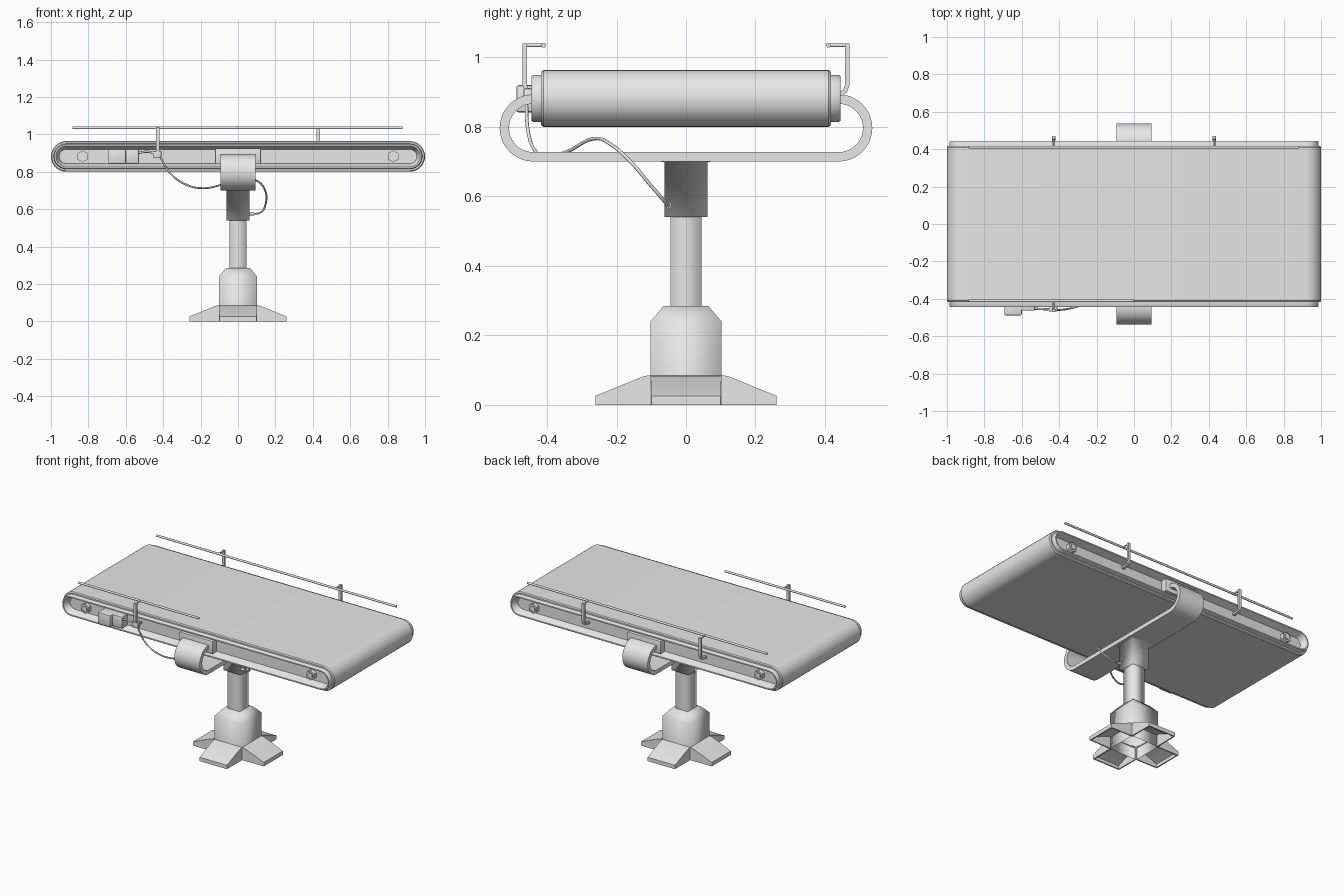
import bpy, bmesh
from math import sin, cos, pi, radians
from mathutils import Vector, Matrix

old = bpy.data.objects.get("Cube")
if old:
    bpy.data.objects.remove(old)

grey = bpy.data.materials.new("light_grey")
grey.use_nodes = True
COLOUR = (0.8, 0.8, 0.8, 1)
grey.diffuse_color = COLOUR
grey.node_tree.nodes["Principled BSDF"].inputs["Base Color"].default_value = COLOUR


def finish(name, bm, angle=35, outward=True):
    """Turn a bmesh into an object, smooth below the given edge angle."""
    if outward:
        bmesh.ops.recalc_face_normals(bm, faces=bm.faces)
    for f in bm.faces:
        f.smooth = True
    for e in bm.edges:
        e.smooth = len(e.link_faces) < 2 or e.calc_face_angle(0) < radians(angle)
    mesh = bpy.data.meshes.new(name)
    bm.to_mesh(mesh)
    bm.free()
    mesh.materials.append(grey)
    ob = bpy.data.objects.new(name, mesh)
    bpy.context.collection.objects.link(ob)
    return ob


def loft(name, rings, caps=(True, True), angle=35, turn=0, closed=False):
    """Skin a list of equal-length closed rings."""
    bm = bmesh.new()
    rows = [[bm.verts.new(p) for p in ring] for ring in rings]
    pairs = list(zip(rows, rows[1:]))
    if closed:
        pairs.append((rows[-1], rows[0]))
    for a, b in pairs:
        for i in range(len(a)):
            j = (i + 1) % len(a)
            bm.faces.new((a[i], a[j], b[j], b[i]))
    if caps[0]:
        bm.faces.new(rows[0][::-1])
    if caps[1]:
        bm.faces.new(rows[-1])
    bm.transform(Matrix.Rotation(turn, 4, "Z"))
    return finish(name, bm, angle)


def box(name, x, y, z, bevel=0, turn=0):
    bm = bmesh.new()
    bmesh.ops.create_cube(bm, size=1)
    for v in bm.verts:
        v.co = [lo + (c + 0.5) * (hi - lo) for c, (lo, hi) in zip(v.co, (x, y, z))]
    if bevel:
        bmesh.ops.bevel(bm, geom=bm.edges[:], offset=bevel, segments=2,
                        affect="EDGES", profile=0.5)
    bm.transform(Matrix.Rotation(turn, 4, "Z"))
    return finish(name, bm)


def rod(name, a, b, r, sides=12):
    a, b = Vector(a), Vector(b)
    bm = bmesh.new()
    bmesh.ops.create_cone(bm, cap_ends=True, segments=sides, radius1=r, radius2=r,
                          depth=(b - a).length)
    q = (b - a).to_track_quat("Z", "Y").to_matrix().to_4x4()
    bm.transform(Matrix.Translation((a + b) / 2) @ q)
    return finish(name, bm, 50)


def strap(name, path, x, width, thick):
    """Flat bar that follows a path in the y-z plane."""
    pts = [Vector(p) for p in path]
    rings = []
    for i, p in enumerate(pts):
        t = (pts[min(i + 1, len(pts) - 1)] - pts[max(i - 1, 0)]).normalized()
        n = Vector((-t.y, t.x)) * thick / 2
        rings.append([(x + s * width / 2, *(p + k * n))
                      for s, k in ((-1, -1), (1, -1), (1, 1), (-1, 1))])
    return loft(name, rings)


def cable(name, points, r):
    cu = bpy.data.curves.new(name, "CURVE")
    cu.dimensions = "3D"
    cu.bevel_depth = r
    cu.bevel_resolution = 2
    cu.use_fill_caps = True
    sp = cu.splines.new("BEZIER")
    sp.bezier_points.add(len(points) - 1)
    for bp, p in zip(sp.bezier_points, points):
        bp.co = p
        bp.handle_left_type = bp.handle_right_type = "AUTO"
    cu.materials.append(grey)
    ob = bpy.data.objects.new(name, cu)
    bpy.context.collection.objects.link(ob)


# Conveyor belt and dished side frames
MID, HALF, SEG = 0.882, 0.918, 16


def stadium(y, r):
    ring = []
    for side in (1, -1):
        for i in range(SEG + 1):
            a = -pi / 2 + pi * i / SEG
            ring.append((side * (HALF + r * cos(a)), y, MID + side * r * sin(a)))
    return ring


belt_half = [(0.417, 0.06), (0.417, 0.077), (0.41, 0.082)]
belt = belt_half + [(-y, r) for y, r in belt_half[::-1]]
loft("belt", [stadium(y, r) for y, r in belt], (False, False), 30)
for s, side in ((-1, "front"), (1, "back")):
    frame = [(0.41, 0.068), (0.439, 0.068), (0.445, 0.064), (0.445, 0.056),
             (0.438, 0.053), (0.40, 0.038)]
    loft(side + "_frame", [stadium(s * y, r) for y, r in frame], (False, True), 40)
    for x in (-0.83, 0.83):
        rod(side + "_bolt", (x, s * 0.395, MID), (x, s * 0.425, MID), 0.032, 6)
        rod(side + "_bolt_pin", (x, s * 0.42, MID), (x, s * 0.432, MID), 0.019, 16)
    box(side + "_mount_plate", (-0.122, 0.122), sorted((s * 0.395, s * 0.443)),
        (0.84, 0.925), 0.004)

# Curved carrying strap under the belt
arc = [(0.44 + 0.083 * cos(a), 0.797 + 0.083 * sin(a))
       for a in [pi / 2 - pi * i / 20 for i in range(21)]]
path = [(0.41, 0.88)] + arc
strap("carrying_strap", path + [(-y, z) for y, z in path[::-1]], 0, 0.186, 0.027)


# Square column and base
def square(h, z):
    return [(-h, -h, z), (h, -h, z), (h, h, z), (-h, h, z)]


def column(name, profile, caps):
    return loft(name, [square(h, z) for h, z in profile], caps, 181)


column("column_sleeve", [(0.062, 0.54), (0.062, 0.699), (0.085, 0.701)], (True, False))
column("column_post", [(0.045, 0.27), (0.045, 0.56)], (False, False))
column("base_body", [(0.102, 0.0), (0.102, 0.24), (0.064, 0.285)], (False, True))


# Four hollow sloping feet
def foot_section(d, w, h, t=0.008):
    i = w - t
    return [(d, y, z) for y, z in ((-w, 0), (-w, h), (w, h), (w, 0),
                                   (i, 0), (i, h - t), (-i, h - t), (-i, 0))]


for k in range(4):
    turn = k * pi / 2
    loft("foot", [foot_section(0.098, 0.102, 0.085), foot_section(0.12, 0.102, 0.083),
                  foot_section(0.26, 0.1, 0.026)], turn=turn)
    box("foot_end", (0.252, 0.26), (-0.099, 0.099), (0, 0.025), turn=turn)

# Guide rails on bent brackets
RAIL_Z = 1.035
for s, side, end, spots in ((-1, "front", 0.0, (-0.43,)), (1, "back", 0.88, (-0.43, 0.43))):
    rod(side + "_rail", (-0.885, s * 0.41, RAIL_Z), (end, s * 0.41, RAIL_Z), 0.007)
    for x in spots:
        bend = [(0.41, 0.893), (0.445, 0.895), (0.458, 0.903), (0.464, 0.92),
                (0.464, 0.98), (0.464, 1.04)]
        strap(side + "_rail_bracket", [(s * y, z) for y, z in bend], x, 0.018, 0.013)
        rod(side + "_rail_pin", (x, s * 0.47, RAIL_Z), (x, s * 0.41, RAIL_Z), 0.005)

# Control box, sensor and cables on the front
box("control_box", (-0.693, -0.6), (-0.488, -0.4), (0.842, 0.92), 0.006)
box("control_box_step", (-0.605, -0.53), (-0.463, -0.4), (0.842, 0.92), 0.006)
box("sensor", (-0.455, -0.41), (-0.468, -0.44), (0.876, 0.91), 0.004)
cable("sensor_cable", [(-0.535, -0.452, 0.9), (-0.49, -0.455, 0.907),
                       (-0.44, -0.455, 0.9)], 0.006)
cable("column_cable", [(-0.42, -0.46, 0.885), (-0.36, -0.455, 0.79),
                       (-0.28, -0.435, 0.732), (-0.19, -0.4, 0.712),
                       (-0.09, -0.34, 0.73), (0.02, -0.265, 0.766),
                       (0.1, -0.22, 0.752), (0.145, -0.16, 0.7),
                       (0.148, -0.1, 0.63), (0.12, -0.058, 0.582),
                       (0.055, -0.05, 0.575)], 0.005)
rod("cable_plug", (0.055, -0.05, 0.575), (0.085, -0.05, 0.575), 0.009)
